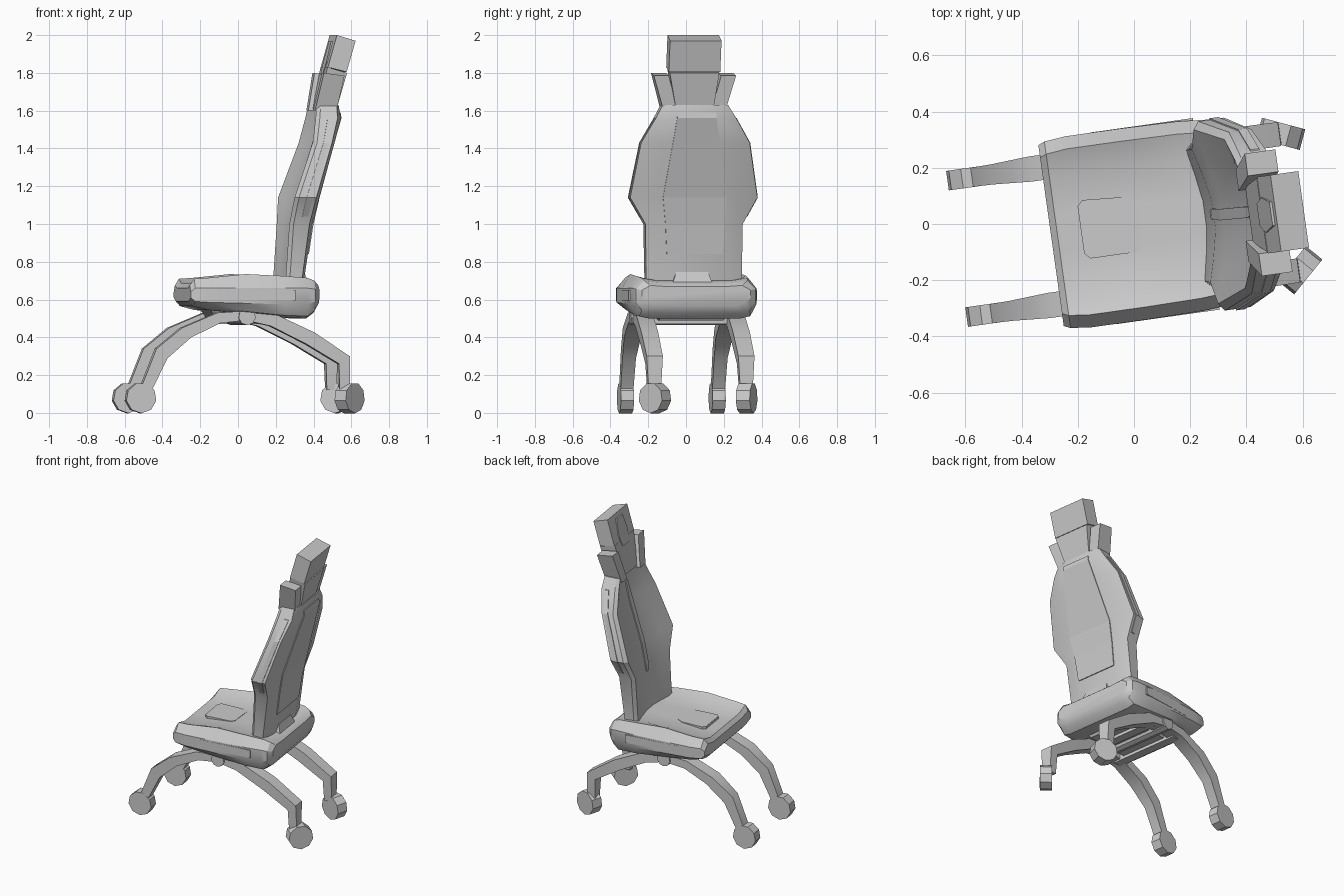
import bpy, bmesh
from math import radians
from mathutils import Matrix

if "Cube" in bpy.data.objects:
    bpy.data.objects.remove(bpy.data.objects["Cube"])

YAW = Matrix.Rotation(radians(8), 4, 'Z')   # the whole chair is turned slightly


def finish(bm, name, smooth=True):
    bmesh.ops.recalc_face_normals(bm, faces=bm.faces)
    bm.transform(YAW)
    me = bpy.data.meshes.new(name)
    bm.to_mesh(me)
    bm.free()
    ob = bpy.data.objects.new(name, me)
    bpy.context.collection.objects.link(ob)
    if smooth:
        bpy.context.view_layer.objects.active = ob
        ob.select_set(True)
        bpy.ops.object.shade_smooth_by_angle(angle=radians(30))
        ob.select_set(False)
    return ob


def loft(name, rings, smooth=False):
    """Skin closed rings of equal length and cap both ends."""
    bm = bmesh.new()
    vs = [[bm.verts.new(p) for p in r] for r in rings]
    n = len(vs[0])
    for a, b in zip(vs, vs[1:]):
        for i in range(n):
            j = (i + 1) % n
            bm.faces.new((a[i], a[j], b[j], b[i]))
    bm.faces.new(vs[0])
    bm.faces.new(vs[-1])
    return finish(bm, name, smooth)


def cylinder(name, loc, r, depth, sides, yaw=0):
    """Cylinder with its axle along y, then yawed about z."""
    bm = bmesh.new()
    m = (Matrix.Translation(loc) @ Matrix.Rotation(radians(yaw), 4, 'Z')
         @ Matrix.Rotation(radians(90), 4, 'X') @ Matrix.Rotation(radians(180 / sides), 4, 'Z'))
    bmesh.ops.create_cone(bm, cap_ends=True, segments=sides, radius1=r, radius2=r, depth=depth, matrix=m)
    return finish(bm, name, True)


def rect(x0, x1, y0, y1, z, drop=0):
    """Rectangle at a height; its rear edge may sit lower."""
    return [(x0, y0, z), (x1, y0, z - drop), (x1, y1, z - drop), (x0, y1, z)]


# Seat: cross-sections from front to rear (x, half width, bottom, side low, side high, rim, middle)
seat = [(-.298, .325, .59, .60, .64, .675, .66), (-.275, .335, .565, .58, .66, .71, .685),
        (-.20, .343, .545, .575, .66, .715, .68), (0, .343, .525, .57, .66, .735, .695),
        (.20, .34, .505, .565, .66, .725, .70), (.33, .33, .50, .565, .66, .715, .70),
        (.37, .32, .53, .58, .655, .70, .69), (.395, .29, .57, .60, .65, .675, .67)]
rings = []
for x, w, zb, zl, zh, zr, zm in seat:
    half = [(.74 * w, zb), (.9 * w, zb + .012), (w, zl + .01), (w, zh), (w - .045, zr), (.6 * w, zm), (.2 * w, zm)]
    rings.append([(x, y, z) for y, z in half] + [(x, -y, z) for y, z in reversed(half)])
loft("seat", rings, True)

# Seat details: square cushion patch, rear lip, side trims and under plate
loft("seat_patch", [[(x, y, z) for x, y in ((-.19, .09), (-.17, .11), (-.02, .10), (.025, .07),
                     (.02, -.08), (0, -.10), (-.17, -.10), (-.19, -.08))] for z in (.65, .698)])
loft("seat_rear_lip", [rect(.27, .36, -.12, .09, .69), rect(.28, .34, -.10, .07, .745)])
for s in (1, -1):
    loft("seat_side_trim", [rect(-.11, .26, s * .30, s * .344, z) for z in (.595, .65)])
loft("seat_under_plate", [rect(-.13, .22, -.17, .17, .49), rect(-.18, .27, -.21, .21, .55)])

# Backrest: z, half width, front side x, front middle x, rear middle x, rear side x, y shift
back = [(.66, .255, .218, .25, .325, .30, 0), (1.0, .26, .24, .285, .375, .345, -.005),
        (1.14, .34, .257, .315, .405, .37, -.01), (1.43, .29, .36, .405, .49, .46, -.014),
        (1.56, .215, .385, .44, .53, .50, -.016), (1.63, .175, .395, .44, .52, .50, -.02)]
rings = []
for z, w, xf, xc, xb, xs, dy in back:
    half = [(xc, .2 * w), ((xf + xc) / 2, .6 * w), (xf, .92 * w), (xf + .02, w), (xs, w), (xb, .6 * w)]
    rings.append([(x, y + dy, z) for x, y in half] + [(x, dy - y, z) for x, y in reversed(half)])
loft("backrest", rings, True)


def at(z, i):
    """Backrest profile value at a height."""
    for a, b in zip(back, back[1:]):
        if z <= b[0]:
            return a[i] + (b[i] - a[i]) * (z - a[0]) / (b[0] - a[0])
    return back[-1][i]


# Rear panel, front centre strip and side strips follow the backrest
loft("rear_panel", [rect(at(z, 4) - .03, at(z, 4) + .006, at(z, 6) - w, at(z, 6) + w, z)
                    for z, w in ((.84, .15), (1.0, .158), (1.14, .17), (1.43, .125), (1.56, .106), (1.59, .104))])
loft("front_strip", [rect(at(z, 3) - .007, at(z, 3) + .02, at(z, 6) - w, at(z, 6) + w, z)
                     for z, w in ((.95, .012), (1.0, .02), (1.14, .02), (1.43, .02), (1.54, .012))])
for s in (1, -1):
    rings = []
    for z in (1.04, 1.14, 1.43, 1.56):
        x, y = (at(z, 2) + at(z, 5)) / 2 + .02, at(z, 1)
        rings.append(rect(x - .016, x + .016, at(z, 6) + s * (y - .02), at(z, 6) + s * (y + .005), z))
    loft("backrest_side_strip", rings)
    # Shoulder blocks beside the neck
    loft("shoulder_block", [rect(.385, .50, s * .09 - .025, s * .165 - .025, 1.60),
                            rect(.425, .535, s * .14 - .027, s * .22 - .027, 1.80, .015)])

# Neck and headrest
loft("neck", [rect(.41, .51, -.125, .075, 1.61), rect(.455, .56, -.165, .10, 1.83, .03)])
loft("headrest", [rect(.457, .557, -.17, .105, 1.83, .025), rect(.505, .605, -.17, .105, 2.0, .03)])
loft("headrest_front_pad", [rect(.442, .48, -.07, .01, 1.79), rect(.46, .50, -.095, .03, 1.86),
                            rect(.488, .52, -.075, .01, 1.97)])

# Arched legs: outer and inner edge of the side profile, with half width
outer = [(-.562, .12), (-.475, .34), (-.34, .45), (-.15, .53), (.0, .54), (.155, .525), (.37, .425), (.557, .30), (.56, .12)]
inner = [(-.50, .12), (-.415, .29), (-.29, .40), (-.135, .475), (.0, .49), (.135, .46), (.325, .365), (.50, .26), (.505, .12)]
width = [.034, .036, .045, .045, .045, .045, .045, .043, .033]
for s, yaw in ((1, -23), (-1, 43)):
    y = s * .245
    loft("leg_arch", [[(a[0], y - w, a[1]), (a[0], y + w, a[1]), (b[0], y + w, b[1]), (b[0], y - w, b[1])]
                      for a, b, w in zip(outer, inner, width)], True)
    cylinder("front_caster", (-.556, y, .079), .081, .07, 9)
    cylinder("rear_caster", (.562, y, .079), .081, .076, 9, yaw)

# Cross tube and cross bars below the seat
cylinder("cross_tube", (.007, 0, .51), .046, .60, 9)
for x in (-.12, .11):
    loft("cross_bar", [rect(x - .03, x + .03, -.25, .25, z) for z in (.47, .51)])
